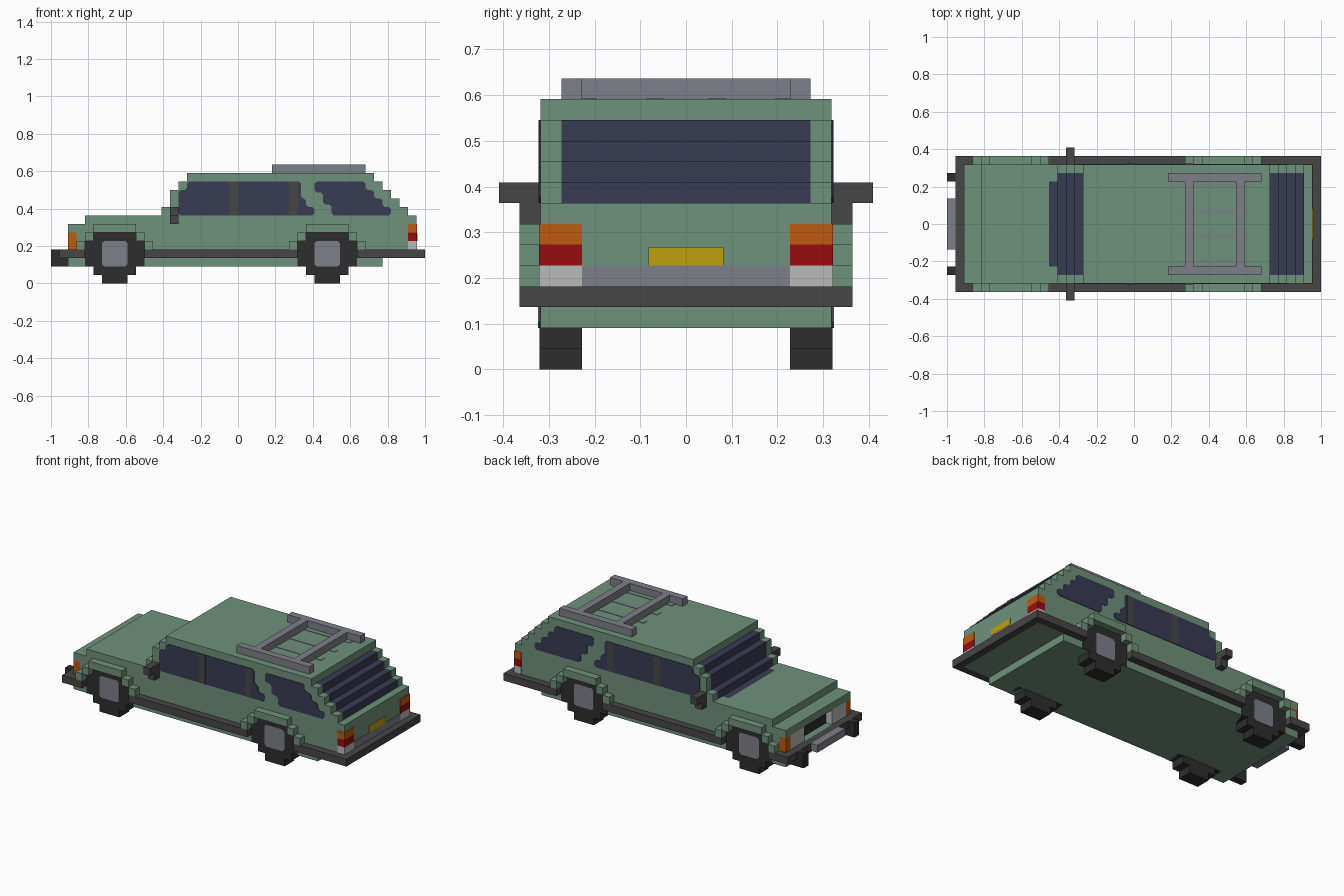
import bpy, bmesh
from mathutils import Vector

U = 1 / 22          # one block of the grid
THIN = 0.1          # plate thickness in blocks

cube = bpy.data.objects.get("Cube")
if cube:
    bpy.data.objects.remove(cube, do_unlink=True)


def material(name, hex_code):
    def lin(c):
        return c / 12.92 if c <= 0.04045 else ((c + 0.055) / 1.055) ** 2.4
    rgb = [lin(int(hex_code[i:i + 2], 16) / 255) for i in (0, 2, 4)]
    m = bpy.data.materials.new(name)
    m.use_nodes = True
    m.diffuse_color = (*rgb, 1)
    m.node_tree.nodes["Principled BSDF"].inputs["Base Color"].default_value = (*rgb, 1)
    return m


GREEN = material("sage_green_paint", "6f917b")
NAVY = material("navy_glass", "383b54")
TRIM = material("dark_grey_trim", "464646")
BLACK = material("black_rubber", "2d2d2d")
GREY = material("steel_grey", "7c8089")
ORANGE = material("orange_lamp", "bf5a0e")
RED = material("red_lamp", "960c10")
WHITE = material("white_lamp", "bababa")
YELLOW = material("yellow_plate", "bfa010")
SLAT = material("grey_green_slat", "748a80")


def finish(name, bm, *mats):
    bmesh.ops.recalc_face_normals(bm, faces=bm.faces[:])
    bmesh.ops.scale(bm, vec=(U, U, U), verts=bm.verts[:])
    me = bpy.data.meshes.new(name)
    bm.to_mesh(me)
    bm.free()
    ob = bpy.data.objects.new(name, me)
    for m in mats:
        me.materials.append(m)
    bpy.context.collection.objects.link(ob)
    return ob


def boxes(name, mat, *spans):
    """Boxes given as (x0, x1, y0, y1, z0, z1) in blocks, joined in one object."""
    bm = bmesh.new()
    for x0, x1, y0, y1, z0, z1 in spans:
        vs = bmesh.ops.create_cube(bm, size=1)["verts"]
        for v in vs:
            v.co = Vector(((x0 + x1) / 2 + v.co.x * (x1 - x0),
                           (y0 + y1) / 2 + v.co.y * (y1 - y0),
                           (z0 + z1) / 2 + v.co.z * (z1 - z0)))
    return finish(name, bm, mat)


def both(spans):
    """Adds the copies mirrored across y = 0."""
    return list(spans) + [(a, b, -d, -c, e, f) for a, b, c, d, e, f in spans]


def extrude(bm, pts, y0, y1):
    """Extrudes an x-z outline from y0 to y1."""
    face = bm.faces.new([bm.verts.new((x, y0, z)) for x, z in pts])
    out = bmesh.ops.extrude_face_region(bm, geom=[face])["geom"]
    bmesh.ops.translate(bm, vec=(0, y1 - y0, 0),
                        verts=[g for g in out if isinstance(g, bmesh.types.BMVert)])


def chamfer(pts, c=0.28):
    """Cuts each corner of an outline."""
    out = []
    for i, p in enumerate(pts):
        p = Vector(p)
        for q in (pts[i - 1], pts[(i + 1) % len(pts)]):
            out.append(tuple(p + (Vector(q) - p).normalized() * c))
    return out


def side_plate(name, mat, pts, y, t=THIN):
    for label, s in (("near", -1), ("far", 1)):
        bm = bmesh.new()
        extrude(bm, pts, s * y, s * (y + t))
        finish(f"{name}_{label}_side", bm, mat)


# Body shell: stepped side outline, with glass on the sloping steps
outline = [(-19, 2), (17, 2), (17, 3), (21, 3), (21, 8), (20, 8), (20, 9), (19, 9),
           (19, 10), (18, 10), (18, 11), (17, 11), (17, 12), (16, 12), (16, 13),
           (-6, 13), (-6, 12), (-7, 12), (-7, 11), (-8, 11), (-8, 9), (-9, 9),
           (-9, 8), (-18, 8), (-18, 7), (-19, 7)]
bm = bmesh.new()
extrude(bm, outline, -7, 7)
cuts = [((0, y, 0), (0, 1, 0)) for y in (-6, -5, 5, 6)] + [((-10, 0, 0), (1, 0, 0))]
for co, no in cuts:
    bmesh.ops.bisect_plane(bm, geom=bm.verts[:] + bm.edges[:] + bm.faces[:],
                           plane_co=co, plane_no=no)
bm.normal_update()
for f in bm.faces:
    c = f.calc_center_median()
    if abs(f.normal.y) > 0.5 or c.z < 7.9:
        continue
    windscreen = -9.1 < c.x < -6.4 and abs(c.y) < 6
    cowl = -10 < c.x < -9.1 and abs(c.y) < 5
    rear_glass = 16.4 < c.x < 20.1 and abs(c.y) < 6 and c.z < 12.1
    f.material_index = int(windscreen or cowl or rear_glass)
finish("body", bm, GREEN, NAVY)

# Nose frame, lamps and recessed grille
boxes("nose_frame", GREEN, (-20, -19, -7, 7, 6, 7), (-20, -19, -7, 7, 2, 4))
boxes("indicators", ORANGE, *both([(-20, -19, 6, 7, 4, 6)]))
boxes("headlights", WHITE, *both([(-20, -19, 3, 6, 4, 6)]))
boxes("grille", BLACK, (-19 - THIN, -19, -3, 3, 4, 6))

# Trim belt around the body, broken at the wheels
boxes("trim_belt", TRIM, (-21, -20, -7, 7, 3, 4), (21, 22, -7, 7, 3, 4),
      *both([(-21, -18, 7, 8, 3, 4), (-11, 7, 7, 8, 3, 4), (14, 22, 7, 8, 3, 4)]))
boxes("bumper_guards", BLACK, *both([(-22, -21, 5, 6, 2, 4), (-21, -20, 5, 6, 2, 3)]))
boxes("front_plate", GREY, (-22, -21, -3, 3, 3, 4))

# Wheels, hubs and stepped wheel arches
for label, x in (("front", -14.5), ("rear", 10.5)):
    half = [(1.5, 0), (1.5, 1), (2.5, 1), (2.5, 2), (3.5, 2), (3.5, 5), (2.5, 5), (2.5, 6)]
    tyre = [(x + a, z) for a, z in half] + [(x - a, z) for a, z in reversed(half)]
    side_plate(f"{label}_tyre", BLACK, tyre, 5, 2.05)
    hub = [(x - 1.5, 2), (x + 1.5, 2), (x + 1.5, 5), (x - 1.5, 5)]
    side_plate(f"{label}_hub", GREY, chamfer(hub), 7.05, 0.06)
    arch = [(x - 2.5, x + 2.5, 7, 8, 6, 7)]
    for s in (-1, 1):
        arch += [(*sorted((x + s * a, x + s * (a + 1))), 7, 8, z, z + 1)
                 for a, z in ((2.5, 5), (3.5, 4))]
    boxes(f"{label}_wheel_arches", GREEN, *both(arch))

# Side windows and door pillars
door_glass = [(-7, 8), (9, 8), (9, 9), (8, 9), (8, 10), (7.4, 10), (7.4, 12),
              (-6, 12), (-6, 11), (-7, 11)]
side_plate("door_window", NAVY, chamfer(door_glass), 7, 0.06)
quarter_glass = [(11, 8), (18, 8), (18, 9), (17, 9), (17, 10), (16, 10), (16, 11),
                 (15, 11), (15, 12), (9, 12), (9, 10.7), (10, 10.7), (10, 9.3), (11, 9.3)]
side_plate("quarter_window", NAVY, chamfer(quarter_glass), 7, 0.06)
boxes("door_pillars", TRIM, *both([(x, x + 1, 7, 7 + THIN, 8, 12) for x in (-1, 6)]))

# Wing mirrors
boxes("wing_mirrors", TRIM, *both([(-8, -7, 7, 9, 8, 9), (-8, -7, 7, 8, 7, 8)]))

# Tail lamps wrapping the rear corners, panel and number plate
for name, mat, z in (("tail_indicators", ORANGE, 6), ("brake_lamps", RED, 5),
                     ("reversing_lamps", WHITE, 4)):
    boxes(name, mat, *both([(20, 21.06, 5, 7.06, z, z + 1)]))
boxes("tail_panel", GREY, (21, 21.06, -5, 5, 4, 5))
boxes("rear_plate", YELLOW, (21, 21 + THIN, -1.8, 1.8, 5, 5.9))

# Roof rack with slats lying on the roof
boxes("roof_rack", GREY, *both([(4, 15, 5, 6, 13, 14)]),
      (6, 7, -5, 5, 13, 14), (12, 13, -5, 5, 13, 14))
boxes("roof_slats", SLAT, *both([(5.1, 13.9, 4.3, 5, 13, 13.05),
                                 (5.1, 13.9, 1.1, 1.9, 13, 13.05)]))
